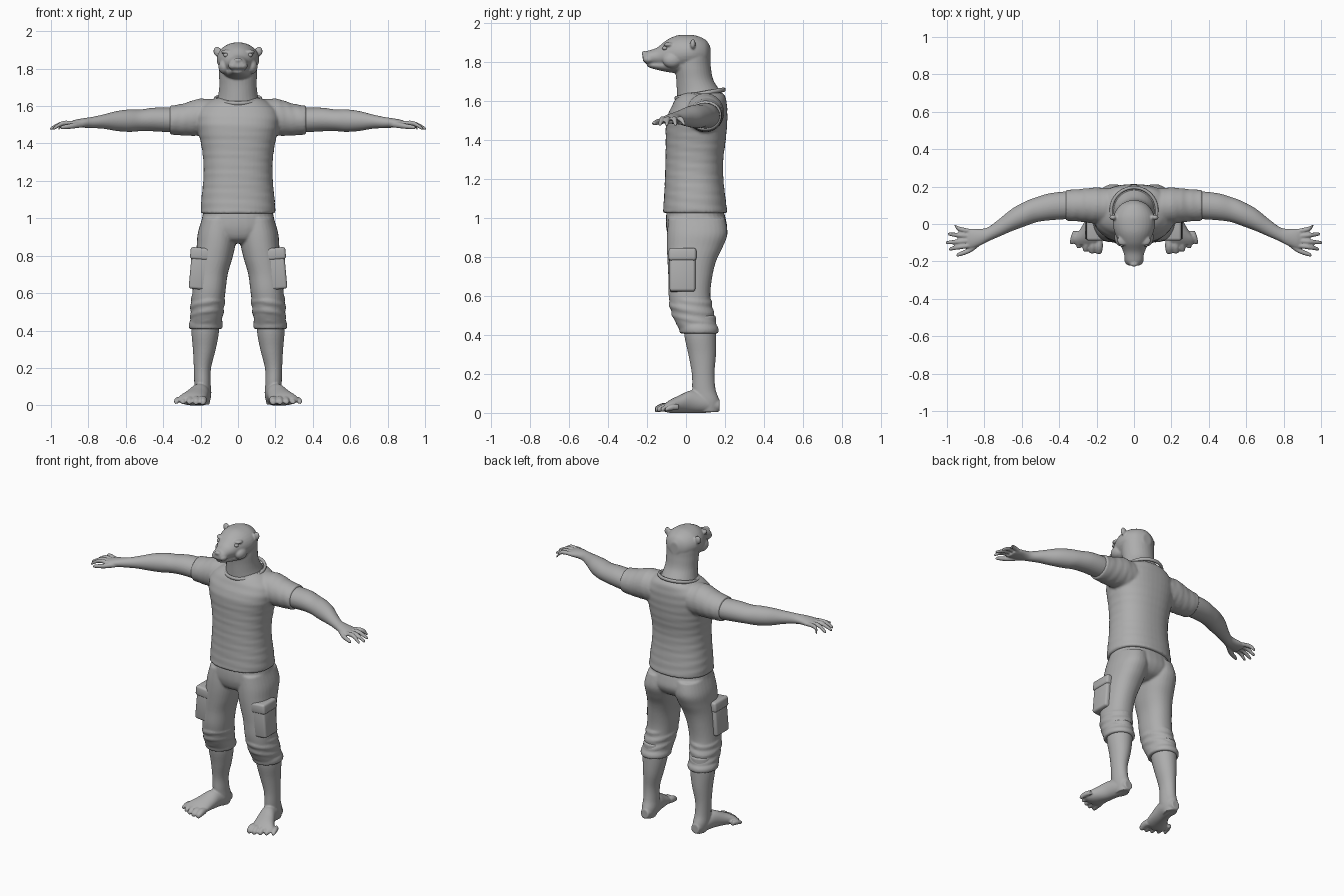
import bpy
import bmesh
from math import cos, sin, pi, copysign
from mathutils import Matrix, Vector

if "Cube" in bpy.data.objects:
    bpy.data.objects.remove(bpy.data.objects["Cube"], do_unlink=True)

grey = bpy.data.materials.new("plain_grey")
grey.use_nodes = True
grey.diffuse_color = (0.42, 0.42, 0.42, 1)
grey.node_tree.nodes["Principled BSDF"].inputs["Base Color"].default_value = (0.42, 0.42, 0.42, 1)

SIDES = (1, -1)


def spline(p, q, r, s, t):
    """Smooth interpolation between q and r."""
    return 0.5 * (2 * q + (r - p) * t + (2 * p - 5 * q + 4 * r - s) * t * t
                  + (3 * q - p - 3 * r + s) * t ** 3)


def smooth_rings(rings, steps=5):
    last = len(rings) - 1
    out = []
    for i in range(last):
        near = [rings[max(0, min(last, i + k))] for k in (-1, 0, 1, 2)]
        for n in range(steps):
            out.append([spline(*vals, n / steps) for vals in zip(*near)])
    return out + [list(rings[-1])]


def loft(bm, axis, rings, side=1, power=2.0, ripple=0.0, count=32):
    """Closed body through rings of (position, centre a, centre b, radius a, radius b)."""
    loops = []
    for pos, ca, cb, ra, rb in smooth_rings(rings):
        loop = []
        for k in range(count):
            ang = 2 * pi * k / count
            c, s = cos(ang), sin(ang)
            swell = 1 + ripple * sin(pos * 120 + 2.5 * sin(ang + 0.6))
            a = ca + max(ra, 0.001) * swell * copysign(abs(c) ** (2 / power), c)
            b = cb + max(rb, 0.001) * swell * copysign(abs(s) ** (2 / power), s)
            x, y, z = {"x": (pos, a, b), "y": (a, pos, b), "z": (a, b, pos)}[axis]
            loop.append(bm.verts.new((x * side, y, z)))
        loops.append(loop)
    faces = [bm.faces.new(loops[0]), bm.faces.new(loops[-1])]
    for low, high in zip(loops, loops[1:]):
        for k in range(count):
            j = (k + 1) % count
            faces.append(bm.faces.new((low[k], low[j], high[j], high[k])))
    bmesh.ops.recalc_face_normals(bm, faces=faces)


def digit(bm, axis, base, middle, tip, radius, side):
    """Finger or toe, each point given along the axis first."""
    base, middle, tip = Vector(base), Vector(middle), Vector(tip)
    near_tip = middle.lerp(tip, 0.85)
    sizes = ((base, 1), (middle, 1.05), (near_tip, 0.75), (tip, 0.3))
    loft(bm, axis, [(*p, radius * f, radius * f) for p, f in sizes], side, count=12)


def ball(bm, centre, radii):
    place = Matrix.Translation(centre) @ Matrix.Diagonal((*radii, 1))
    bmesh.ops.create_uvsphere(bm, u_segments=20, v_segments=12, radius=1, matrix=place)


def finish(name, bm, voxel=None, soften=3):
    mesh = bpy.data.meshes.new(name)
    for face in bm.faces:
        face.smooth = True
    bm.to_mesh(mesh)
    bm.free()
    mesh.materials.append(grey)
    obj = bpy.data.objects.new(name, mesh)
    bpy.context.scene.collection.objects.link(obj)
    if voxel:
        merge = obj.modifiers.new("merge", "REMESH")
        merge.mode = "VOXEL"
        merge.voxel_size = voxel
        merge.use_smooth_shade = True
        relax = obj.modifiers.new("relax", "SMOOTH")
        relax.factor = 0.5
        relax.iterations = soften
    return obj


# Head, muzzle, ears and neck
bm = bmesh.new()
loft(bm, "z", [(1.52, 0, .07, .14, .11), (1.6, 0, .08, .125, .125), (1.65, 0, .065, .108, .112),
               (1.71, 0, .045, .1, .095), (1.78, 0, .035, .102, .092), (1.85, 0, .035, .1, .085),
               (1.9, 0, .035, .06, .05)])
loft(bm, "y", [(.125, 0, 1.84, .03, .04), (.1, 0, 1.845, .075, .07), (.05, 0, 1.85, .107, .087),
               (0, 0, 1.85, .113, .091), (-.05, 0, 1.846, .102, .09), (-.1, 0, 1.84, .08, .073),
               (-.15, 0, 1.828, .057, .046), (-.2, 0, 1.824, .045, .033), (-.222, 0, 1.825, .025, .018)])
loft(bm, "y", [(0, 0, 1.79, .09, .05), (-.08, 0, 1.785, .07, .038), (-.15, 0, 1.785, .045, .024),
               (-.19, 0, 1.787, .03, .014), (-.2, 0, 1.788, .012, .008)])
ball(bm, (0, -.215, 1.845), (.022, .013, .013))
for s in SIDES:
    ball(bm, (s * .024, -.19, 1.815), (.028, .032, .022))
    ball(bm, (s * .062, -.088, 1.89), (.028, .028, .012))
    ball(bm, (s * .112, .035, 1.893), (.02, .014, .026))
    ball(bm, (s * .07, -.07, 1.81), (.035, .05, .04))
finish("head_and_neck", bm, 0.0055)

# Eyes
bm = bmesh.new()
for s in SIDES:
    ball(bm, (s * .064, -.108, 1.872), (.014, .014, .011))
finish("eyes", bm)

# Shirt body and sleeves
bm = bmesh.new()
loft(bm, "z", [(1.025, 0, .047, .2, .166), (1.1, 0, .045, .196, .158), (1.2, 0, .042, .186, .15),
               (1.3, 0, .043, .185, .148), (1.4, 0, .05, .198, .154), (1.5, 0, .055, .22, .157),
               (1.57, 0, .068, .215, .143), (1.62, 0, .078, .165, .125), (1.645, 0, .085, .115, .1)],
     power=2.3, ripple=.007, count=48)
for s in SIDES:
    loft(bm, "x", [(.08, .09, 1.53, .1, .1), (.2, .098, 1.54, .097, .1), (.29, .1, 1.528, .087, .086),
                   (.365, .1, 1.525, .083, .076)], s, ripple=.015)
finish("shirt", bm, 0.008, 2)

# Shirt collar
bm = bmesh.new()
collar = []
for i in range(40):
    ang = 2 * pi * i / 40
    across, lift = Vector((cos(ang), sin(ang), 0)), 1.637 + .022 * sin(ang)
    centre = Vector((across.x * .122, .072 + across.y * .123, lift))
    collar.append([bm.verts.new(centre + .009 * (across * cos(t) + Vector((0, 0, 1.3 * sin(t)))))
                   for t in (k * pi / 4 for k in range(8))])
for i, ring in enumerate(collar):
    after = collar[(i + 1) % len(collar)]
    for k in range(8):
        j = (k + 1) % 8
        bm.faces.new((ring[k], after[k], after[j], ring[j]))
bmesh.ops.recalc_face_normals(bm, faces=bm.faces[:])
finish("shirt_collar", bm)

# Trousers: hips, legs, gathered knees and cuffs
bm = bmesh.new()
loft(bm, "z", [(1.06, 0, .045, .18, .14), (1, 0, .05, .193, .153), (.94, 0, .055, .2, .155),
               (.89, 0, .05, .15, .13), (.865, 0, .045, .07, .08)], power=2.3)
for s in SIDES:
    loft(bm, "z", [(1, .1, .055, .092, .145), (.92, .11, .058, .105, .155), (.85, .118, .045, .103, .143),
                   (.78, .13, .03, .098, .125), (.7, .145, .022, .09, .113), (.6, .156, .018, .088, .107),
                   (.5, .165, .035, .084, .104), (.43, .172, .062, .084, .096)], s, power=2.2)
    loft(bm, "z", [(.62, .156, .02, .07, .09), (.57, .16, .022, .09, .109), (.5, .166, .037, .089, .108),
                   (.44, .171, .06, .083, .098)], s, ripple=.04)
    loft(bm, "z", [(.408, .173, .067, .088, .098), (.43, .173, .066, .091, .102),
                   (.45, .172, .06, .086, .098)], s)
finish("trousers", bm, 0.007, 2)

# Cargo pockets with flaps
for s, word in zip(SIDES, ("left", "right")):
    for part, size, centre in (("pocket", (.1, .132, .21), (.205, -.018, .725)),
                               ("pocket_flap", (.112, .142, .065), (.199, -.018, .81))):
        bm = bmesh.new()
        place = Matrix.Translation((centre[0] * s, *centre[1:])) @ Matrix.Rotation(-.09 * s, 4, "Y")
        bmesh.ops.create_cube(bm, size=1, matrix=place @ Matrix.Diagonal((*size, 1)))
        obj = finish(f"{word}_{part}", bm)
        edge = obj.modifiers.new("soft_edge", "BEVEL")
        edge.width = .014
        edge.segments = 3

# Arms, hands and fingers
for s, word in zip(SIDES, ("left", "right")):
    bm = bmesh.new()
    loft(bm, "x", [(.28, .1, 1.525, .07, .065), (.36, .1, 1.526, .074, .066), (.45, .092, 1.528, .072, .063),
                   (.52, .077, 1.524, .067, .058), (.58, .055, 1.522, .066, .06), (.65, .023, 1.52, .06, .053),
                   (.72, -.02, 1.517, .047, .038), (.78, -.055, 1.512, .038, .03), (.82, -.07, 1.51, .044, .026),
                   (.87, -.078, 1.506, .053, .021), (.9, -.08, 1.502, .048, .014)], s)
    for spread, reach, tip_y in ((-.115, .99, -.135), (-.09, 1.006, -.1), (-.065, .995, -.053), (-.04, .96, -.006)):
        knuckle = (.935, spread * .6 + tip_y * .4, 1.508)
        digit(bm, "x", (.87, spread, 1.506), knuckle, (reach, tip_y, 1.478), .0125, s)
    digit(bm, "x", (.81, -.09, 1.503), (.875, -.138, 1.495), (.95, -.168, 1.485), .0145, s)
    finish(f"{word}_arm", bm, 0.005, 2)

# Lower legs, feet and toes
for s, word in zip(SIDES, ("left", "right")):
    bm = bmesh.new()
    loft(bm, "z", [(.5, .172, .07, .07, .083), (.4, .175, .073, .074, .082), (.3, .18, .083, .061, .071),
                   (.2, .19, .088, .046, .058), (.12, .19, .092, .044, .06), (.06, .188, .105, .045, .066),
                   (.005, .188, .115, .035, .05)], s)
    loft(bm, "y", [(.172, .186, .038, .028, .03), (.1, .19, .05, .046, .05), (.03, .205, .058, .052, .058),
                   (-.03, .225, .046, .064, .046), (-.08, .245, .034, .076, .034), (-.11, .247, .026, .068, .02)], s)
    for n, length in enumerate((-.16, -.158, -.148, -.13, -.108)):
        x = .188 + .031 * n
        size = .021 - .0015 * n
        digit(bm, "y", (length + .07, x, .03), (length + .035, x + .003 * n, .028),
              (length, x + .005 * n, .016), size, s)
    finish(f"{word}_leg", bm, 0.0055, 2)
